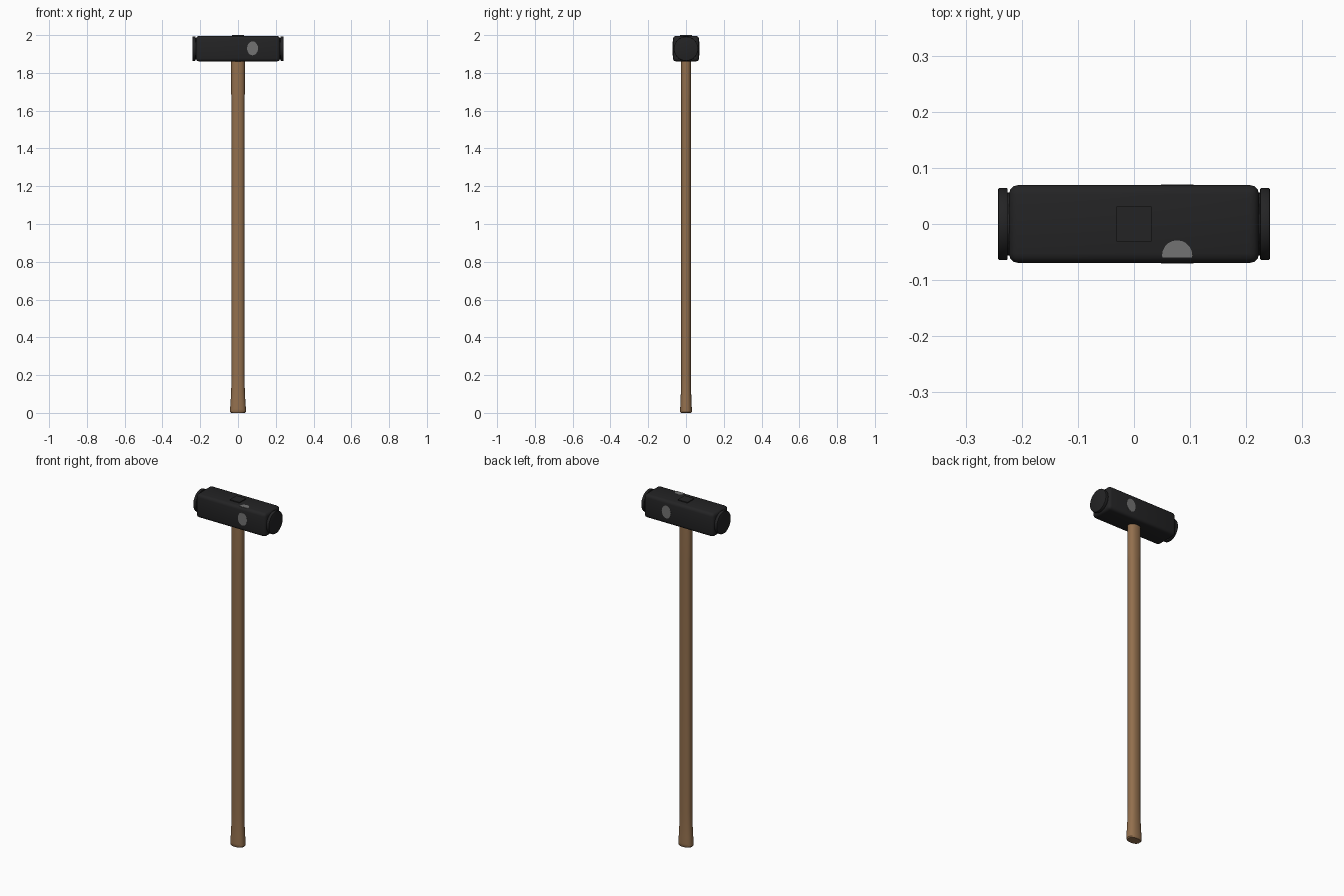
import bpy, bmesh, math
from mathutils import Matrix

if "Cube" in bpy.data.objects:
    bpy.data.objects.remove(bpy.data.objects["Cube"])


def mat(name, r, g, b):
    m = bpy.data.materials.new(name)
    m.diffuse_color = (r, g, b, 1)
    m.use_nodes = True
    m.node_tree.nodes["Principled BSDF"].inputs["Base Color"].default_value = m.diffuse_color
    return m


STEEL = mat("black_steel", 0.017, 0.017, 0.018)
WOOD = mat("brown_wood", 0.29, 0.16, 0.075)
WORN = mat("worn_grey", 0.17, 0.17, 0.17)
ZC = 1.928  # centre height of the head


def finish(name, bm, material, angle=35):
    bmesh.ops.recalc_face_normals(bm, faces=bm.faces)
    me = bpy.data.meshes.new(name)
    bm.to_mesh(me)
    bm.free()
    me.materials.append(material)
    ob = bpy.data.objects.new(name, me)
    bpy.context.collection.objects.link(ob)
    bpy.ops.object.select_all(action='DESELECT')
    ob.select_set(True)
    bpy.context.view_layer.objects.active = ob
    bpy.ops.object.shade_smooth_by_angle(angle=math.radians(angle))
    return ob


def box(name, centre, size, bevel, segments, material):
    bm = bmesh.new()
    bmesh.ops.create_cube(bm, size=1, matrix=Matrix.Translation(centre) @ Matrix.Diagonal((*size, 1)))
    if bevel:
        bmesh.ops.bevel(bm, geom=bm.edges[:], offset=bevel, segments=segments, profile=0.5, affect='EDGES')
    return finish(name, bm, material)


def disc(name, centre, axis_rot, radii, depth, material, sides=32, bevel=0, cut=None):
    """Elliptical disc; cut = (point, normal) trims away the far side."""
    bm = bmesh.new()
    bmesh.ops.create_cone(bm, cap_ends=True, segments=sides, radius1=1, radius2=1, depth=1)
    bmesh.ops.transform(bm, verts=bm.verts, matrix=Matrix.Translation(centre) @ axis_rot
                        @ Matrix.Diagonal((radii[0], radii[1], depth, 1)))
    if bevel:
        rims = [e for e in bm.edges if any(len(f.verts) > 4 for f in e.link_faces)]
        bmesh.ops.bevel(bm, geom=rims, offset=bevel, segments=2, profile=0.5, affect='EDGES')
    if cut:
        bmesh.ops.bisect_plane(bm, geom=bm.verts[:] + bm.edges[:] + bm.faces[:],
                               plane_co=cut[0], plane_no=cut[1], clear_outer=True)
        bmesh.ops.holes_fill(bm, edges=[e for e in bm.edges if e.is_boundary])
    return finish(name, bm, material)


# handle: rounded oval section lofted up a (height, half width, half depth) profile
profile = [(0, 0.037, 0.027), (0.006, 0.042, 0.031), (0.02, 0.042, 0.031), (0.06, 0.039, 0.029),
           (0.12, 0.036, 0.027), (0.2, 0.034, 0.026), (1.66, 0.034, 0.026), (1.69, 0.036, 0.027),
           (1.90, 0.036, 0.027)]
SIDES = 24
bm = bmesh.new()
rings = []
for z, a, b in profile:
    ring = []
    for i in range(SIDES):
        t = 2 * math.pi * i / SIDES
        c, s = math.cos(t), math.sin(t)
        ring.append(bm.verts.new((a * math.copysign(abs(c) ** 0.85, c),
                                  b * math.copysign(abs(s) ** 0.85, s), z)))
    rings.append(ring)
for lo, hi in zip(rings, rings[1:]):
    for i in range(SIDES):
        j = (i + 1) % SIDES
        bm.faces.new((lo[i], lo[j], hi[j], hi[i]))
bm.faces.new(rings[0])
bm.faces.new(rings[-1])
finish("handle", bm, WOOD)

# head block and the square plug on top of it
box("head", (0, 0, ZC), (0.446, 0.139, 0.135), 0.017, 3, STEEL)
box("top_plug", (0, 0, 1.985), (0.062, 0.062, 0.03), 0, 1, STEEL)

# round striking faces, each on a short neck
to_x = Matrix.Rotation(math.pi / 2, 4, 'Y')
for side, label in ((-1, "left"), (1, "right")):
    disc("neck_" + label, (side * 0.222, 0, ZC), to_x, (0.056, 0.056), 0.012, STEEL)
    disc("striking_face_" + label, (side * 0.2335, 0, ZC), to_x, (0.064, 0.064), 0.017, STEEL, bevel=0.002)

# worn bare-metal patches, front, back and top
to_y = Matrix.Rotation(math.pi / 2, 4, 'X')
for side, label in ((-1, "front"), (1, "back")):
    disc("worn_patch_" + label, (0.077, side * 0.0692, 1.93), to_y, (0.029, 0.037), 0.002, WORN, 20)
disc("worn_patch_top", (0.077, -0.056, 1.995), Matrix.Identity(4), (0.027, 0.027), 0.002, WORN, 20,
     cut=((0, -0.06, 0), (0, -1, 0)))
